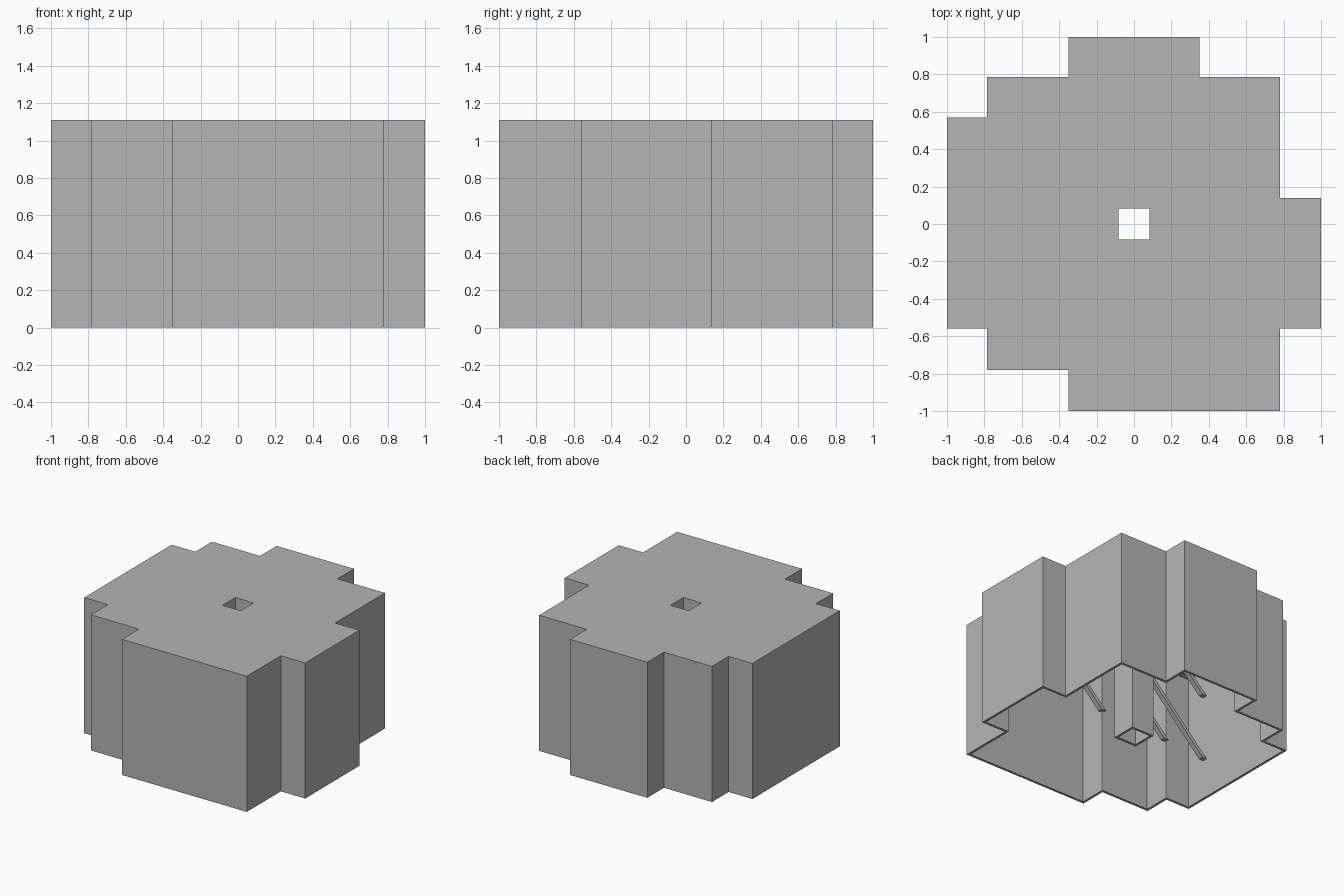
import bpy, bmesh
from mathutils import Vector

cube = bpy.data.objects.get("Cube")
if cube:
    bpy.data.objects.remove(cube, do_unlink=True)

HEIGHT = 1.11
WALL = 0.02

grey = bpy.data.materials.new("plain_grey")
grey.use_nodes = True
colour = (0.46, 0.46, 0.46, 1)
grey.diffuse_color = colour
grey.node_tree.nodes["Principled BSDF"].inputs["Base Color"].default_value = colour


def finish(name, bm):
    bmesh.ops.recalc_face_normals(bm, faces=bm.faces)
    mesh = bpy.data.meshes.new(name)
    bm.to_mesh(mesh)
    bm.free()
    mesh.materials.append(grey)
    obj = bpy.data.objects.new(name, mesh)
    bpy.context.collection.objects.link(obj)
    return obj


def inset(points, t):
    """Offset a counter-clockwise right-angled outline inwards by t."""
    result = []
    for i, p in enumerate(points):
        before = (p - points[i - 1]).normalized()
        after = (points[(i + 1) % len(points)] - p).normalized()
        result.append(p + t * (before.orthogonal() + after.orthogonal()))
    return result


def ring(bm, points, z):
    verts = [bm.verts.new((p.x, p.y, z)) for p in points]
    edges = [bm.edges.new((verts[i - 1], v)) for i, v in enumerate(verts)]
    return verts, edges


def wall(bm, points, top):
    """Vertical wall from the ground up; returns its bottom and top edges."""
    low, low_edges = ring(bm, points, 0)
    high, high_edges = ring(bm, points, top)
    for i in range(len(points)):
        bm.faces.new((low[i - 1], low[i], high[i], high[i - 1]))
    return low_edges, high_edges


def square(h):
    return [Vector(c) for c in ((-h, -h), (h, -h), (h, h), (-h, h))]


# Stepped outline, counter-clockwise from the front
outline = [Vector(c) for c in (
    (-.35, -1), (.78, -1), (.78, -.56), (1, -.56), (1, .14), (.78, .14),
    (.78, .785), (.35, .785), (.35, 1), (-.35, 1), (-.35, .785),
    (-.785, .785), (-.785, .57), (-1, .57), (-1, -.56), (-.785, -.56),
    (-.785, -.78), (-.35, -.78))]

# Hollow shell, open below, with a square shaft through the middle
bm = bmesh.new()
outer = wall(bm, outline, HEIGHT)
inner = wall(bm, inset(outline, WALL), HEIGHT - WALL)
shaft_in = wall(bm, square(0.083), HEIGHT)
shaft_out = wall(bm, square(0.083 + WALL), HEIGHT - WALL)
# Roof, ceiling, bottom rim and shaft rim
for a, b, level in ((outer, shaft_in, 1), (inner, shaft_out, 1),
                    (outer, inner, 0), (shaft_in, shaft_out, 0)):
    bmesh.ops.triangle_fill(bm, use_beauty=True, use_dissolve=False,
                            edges=a[level] + b[level])
finish("shell_with_shaft", bm)


# Slanted braces from the left-hand inner walls up to the ceiling
def brace(name, x, y, z, half=0.02):
    rise = HEIGHT - WALL - z
    bm = bmesh.new()
    base = [bm.verts.new((x + c.x, y + c.y, z)) for c in square(half)]
    face = bm.faces.new(base)
    top = bmesh.ops.extrude_face_region(bm, geom=[face], use_keep_orig=True)
    bmesh.ops.translate(bm, vec=(rise, 0, rise),
                        verts=[v for v in top["geom"]
                               if isinstance(v, bmesh.types.BMVert)])
    finish(name, bm)


brace("front_brace", -.33, -.76, .68)
brace("corner_brace", -.75, -.54, .49)
brace("side_brace_upper", -.96, -.35, .86)
brace("side_brace_lower", -.96, -.35, .32)
